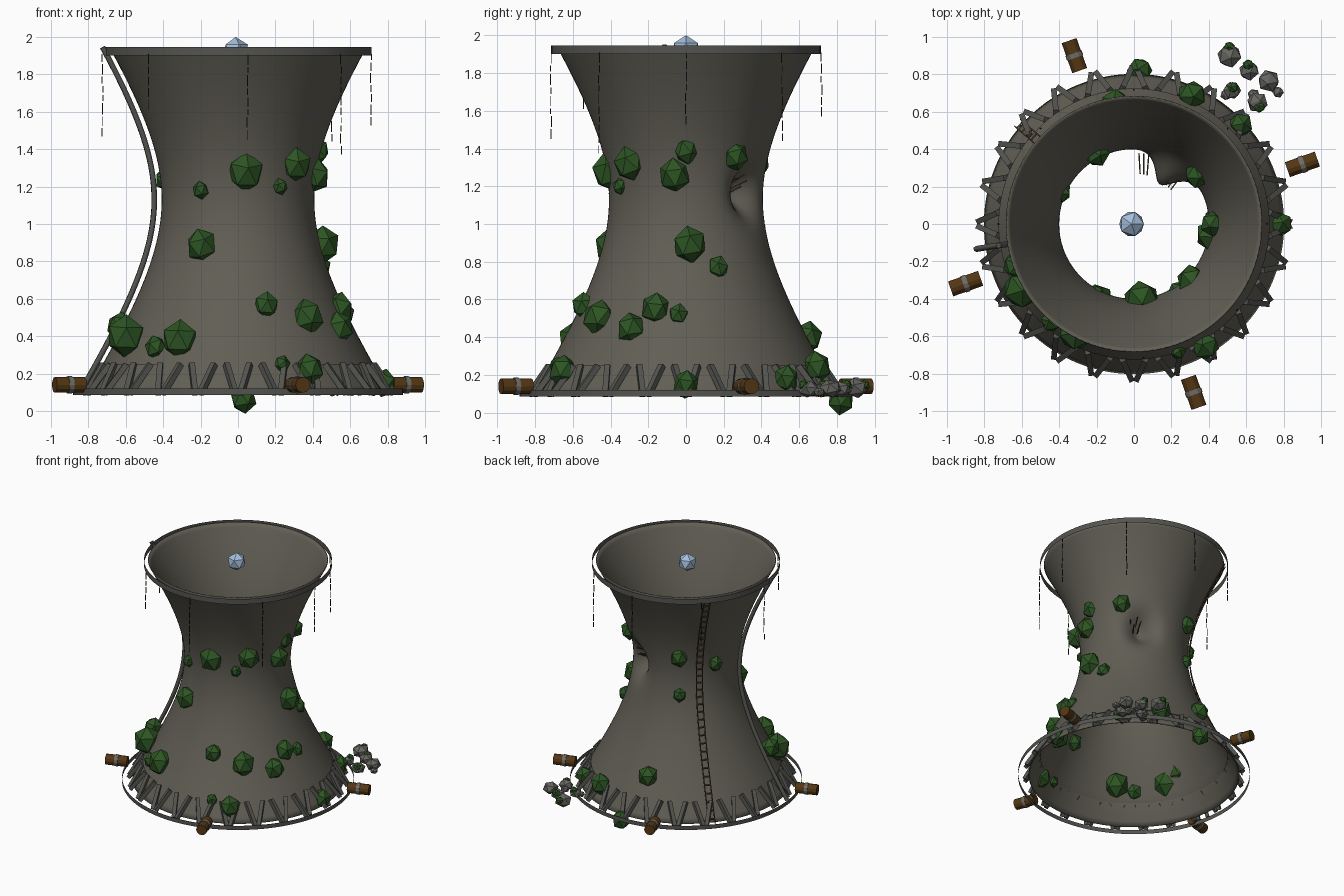
import bpy, bmesh, math, random
from mathutils import Vector, Matrix, Euler

if "Cube" in bpy.data.objects:
    bpy.data.objects.remove(bpy.data.objects["Cube"])

random.seed(4)


def mat(name, rgb):
    m = bpy.data.materials.new(name)
    m.diffuse_color = (*rgb, 1)
    m.use_nodes = True
    m.node_tree.nodes["Principled BSDF"].inputs["Base Color"].default_value = m.diffuse_color
    return m


CONCRETE = mat("warm concrete", (0.118, 0.112, 0.088))
GREY = mat("grey concrete", (0.088, 0.09, 0.08))
LEAF = mat("leaf green", (0.026, 0.09, 0.017))
VINE = mat("dark vine green", (0.014, 0.035, 0.012))
BROWN = mat("barrel brown", (0.09, 0.038, 0.007))
RUST = mat("rust brown", (0.075, 0.04, 0.018))
STEEL = mat("band grey", (0.15, 0.15, 0.14))
ROCK = mat("rubble grey", (0.13, 0.13, 0.12))
ICE = mat("pale blue", (0.38, 0.52, 0.72))


def finish(name, bm, mats, smooth=False):
    me = bpy.data.meshes.new(name)
    bm.to_mesh(me)
    bm.free()
    for m in mats:
        me.materials.append(m)
    ob = bpy.data.objects.new(name, me)
    bpy.context.collection.objects.link(ob)
    if smooth:
        bpy.ops.object.select_all(action='DESELECT')
        ob.select_set(True)
        bpy.context.view_layer.objects.active = ob
        bpy.ops.object.shade_smooth_by_angle(angle=math.radians(35))
    return ob


def shell_r(z):
    return 0.408 * math.sqrt(1 + ((z - 1.13) / 0.6) ** 2)


def polar(r, deg, z, side=0.0):
    a = math.radians(deg)
    return Vector((r * math.cos(a) - side * math.sin(a),
                   r * math.sin(a) + side * math.cos(a), z))


def beam(bm, a, b, w, d=None):
    """Rectangular bar from a to b."""
    v = b - a
    m = Matrix.Translation((a + b) / 2) @ v.to_track_quat('Z', 'Y').to_matrix().to_4x4()
    bmesh.ops.create_cube(bm, size=1, matrix=m @ Matrix.Diagonal((w, d or w, v.length, 1)))


def lump(bm, loc, size, squash=1.0, index=0):
    """Twenty-sided lump with a random turn."""
    rot = Euler([random.uniform(-0.3, 0.3), random.uniform(-0.3, 0.3), random.uniform(0, 6)])
    m = Matrix.Translation(loc) @ Matrix.Diagonal((1, 1, squash, 1)) @ rot.to_matrix().to_4x4()
    res = bmesh.ops.create_icosphere(bm, subdivisions=1, radius=size, matrix=m)
    for f in {f for v in res["verts"] for f in v.link_faces}:
        f.material_index = index


def lathe(bm, rows, seg, radius):
    """Open surface of revolution; radius(row, angle) gives (r, z)."""
    rings = []
    for row in rows:
        ring = []
        for i in range(seg):
            a = 2 * math.pi * i / seg
            r, z = radius(row, a)
            ring.append(bm.verts.new((r * math.cos(a), r * math.sin(a), z)))
        rings.append(ring)
    for lo, hi in zip(rings, rings[1:]):
        for i in range(seg):
            j = (i + 1) % seg
            bm.faces.new((lo[i], lo[j], hi[j], hi[i]))


# Tower shell: flared wall with a recessed skirt and one dent
def wall(row, a):
    z, inset = row
    da = (a - math.radians(57)) / 0.19
    dz = (z - 1.17) / 0.085
    return shell_r(z) - inset - 0.15 * math.exp(-(da * da + dz * dz) / 2), z


rows = [(0.10 + 0.15 * i / 4, 0.008) for i in range(5)]
rows += [(0.25 + 1.69 * i / 52, 0.0) for i in range(53)]
bm = bmesh.new()
lathe(bm, rows, 112, wall)
shell = finish("tower_shell", bm, [CONCRETE], True)
sol = shell.modifiers.new("thickness", 'SOLIDIFY')
sol.thickness = 0.008
sol.offset = -1

# Thin open bands around the top and the foot
for name, r, z0, z1 in (("top_rim_band", 0.715, 1.90, 1.945), ("foot_band", 0.882, 0.085, 0.12)):
    bm = bmesh.new()
    lathe(bm, (z0, z1), 96, lambda z, a: (r, z))
    finish(name, bm, [GREY], True)

# V-shaped support columns
bm = bmesh.new()
for k in range(24):
    for s in (-1, 1):
        beam(bm, polar(0.832, 15 * k, 0.092, s * 0.014),
             polar(0.725, 15 * k, 0.25, s * 0.062), 0.03)
finish("support_columns", bm, [GREY])

# Drain pipe following the wall
curve = bpy.data.curves.new("drain_pipe", 'CURVE')
curve.dimensions = '3D'
curve.bevel_depth = 0.016
curve.bevel_resolution = 1
curve.use_fill_caps = True
sp = curve.splines.new('POLY')
sp.points.add(32)
for i, p in enumerate(sp.points):
    z = 0.10 + 1.845 * i / 32
    p.co = (*polar(shell_r(z) + 0.045, 189, z), 1)
curve.materials.append(GREY)
pipe = bpy.data.objects.new("drain_pipe", curve)
bpy.context.collection.objects.link(pipe)

# Ladder up the back left
bm = bmesh.new()
steps = 32
pts = [0.10 + 1.83 * i / steps for i in range(steps + 1)]
for z0, z1 in zip(pts, pts[1:]):
    for s in (-0.024, 0.024):
        beam(bm, polar(shell_r(z0) + 0.014, 139, z0, s),
             polar(shell_r(z1) + 0.014, 139, z1, s), 0.007)
    zm = (z0 + z1) / 2
    beam(bm, polar(shell_r(zm) + 0.014, 139, zm, -0.024),
         polar(shell_r(zm) + 0.014, 139, zm, 0.024), 0.009)
finish("ladder", bm, [RUST])

# Bent bars poking out of the dent
bm = bmesh.new()
for deg, z in ((83, 1.19), (79, 1.21), (75, 1.23), (55, 1.20), (51, 1.23), (47, 1.17), (43, 1.21)):
    beam(bm, polar(0.27, deg, z - 0.02), polar(0.38, deg + 3, z + 0.03), 0.007)
finish("dent_bars", bm, [RUST])

# Bushes: x, y, z, size
bushes = [
    (.04, -.40, 1.28, .10), (.31, -.30, 1.32, .085), (.225, -.35, 1.20, .042),
    (-.20, -.37, 1.18, .045), (-.195, -.40, .885, .085), (.42, .0, 1.39, .07),
    (.41, -.06, 1.26, .085), (.455, .02, .89, .092), (.44, .17, .77, .058),
    (.15, -.54, .565, .068), (.37, -.46, .50, .092), (.54, -.16, .55, .08),
    (.54, -.29, .445, .08), (.57, -.04, .52, .055), (-.60, -.35, .40, .105),
    (-.63, -.22, .45, .075), (-.44, -.52, .34, .06), (-.31, -.58, .38, .10),
    (.235, -.68, .25, .045), (.38, -.65, .22, .08), (.03, .82, .065, .072),
    (.78, .0, .15, .07), (.57, .53, .18, .068), (.31, .69, .24, .08),
    (-.10, .645, .40, .08), (.34, .26, 1.36, .072), (-.20, .375, 1.32, .072),
    (-.20, .37, 1.0, .052), (-.39, .17, 1.24, .058),
]
bm = bmesh.new()
for x, y, z, size in bushes:
    lump(bm, (x, y, z), size, 1.12)
finish("bushes", bm, [LEAF])

# Rubble heap with a few sprouts
bm = bmesh.new()
for x, y, size in ((.51, .90, .068), (.615, .82, .056), (.72, .765, .062), (.66, .65, .058),
                   (.525, .715, .05), (.77, .705, .032), (.49, .69, .03), (.64, .69, .035)):
    lump(bm, (x, y, .09 + size * .6), size, 0.8)
for x, y in ((.51, .945), (.61, .85), (.53, .73), (.67, .625)):
    lump(bm, (x, y, .145), .032, 1.0, 1)
finish("rubble", bm, [ROCK, LEAF])

# Barrels lying around the foot, each with a metal band
bm = bmesh.new()
for k in range(4):
    deg = 19.5 + 90 * k
    turn = (Matrix.Translation(polar(0.955, deg, 0.14))
            @ Matrix.Rotation(math.radians(deg), 4, 'Z') @ Matrix.Rotation(math.pi / 2, 4, 'Y'))
    for r, depth, idx in ((0.042, 0.17, 0), (0.046, 0.026, 1)):
        res = bmesh.ops.create_cone(bm, cap_ends=True, segments=12, radius1=r, radius2=r,
                                    depth=depth, matrix=turn)
        for f in {f for v in res["verts"] for f in v.link_faces}:
            f.material_index = idx
finish("barrels", bm, [BROWN, STEEL])

# Hanging vines as broken thin strands: x, y, lowest z
bm = bmesh.new()
for x, y, low in ((-.725, 0, 1.48), (-.48, -.54, 1.62), (.05, -.715, 1.50), (.55, -.46, 1.39),
                  (.712, 0, 1.56), (.5, .51, 1.46), (0, .718, 1.56), (-.5, .51, 1.6)):
    z = 1.91
    while z > low:
        dash = random.uniform(0.03, 0.06)
        o = Vector((random.uniform(-.003, .003), random.uniform(-.003, .003), 0))
        beam(bm, Vector((x, y, z)) + o, Vector((x, y, z - dash)) + o, 0.005)
        z -= dash + 0.012
finish("hanging_vines", bm, [VINE])

# Floating crystal in the mouth
bm = bmesh.new()
bmesh.ops.create_icosphere(bm, subdivisions=1, radius=0.074,
                           matrix=Matrix.Translation((-0.013, 0, 1.926)))
finish("crystal", bm, [ICE])
